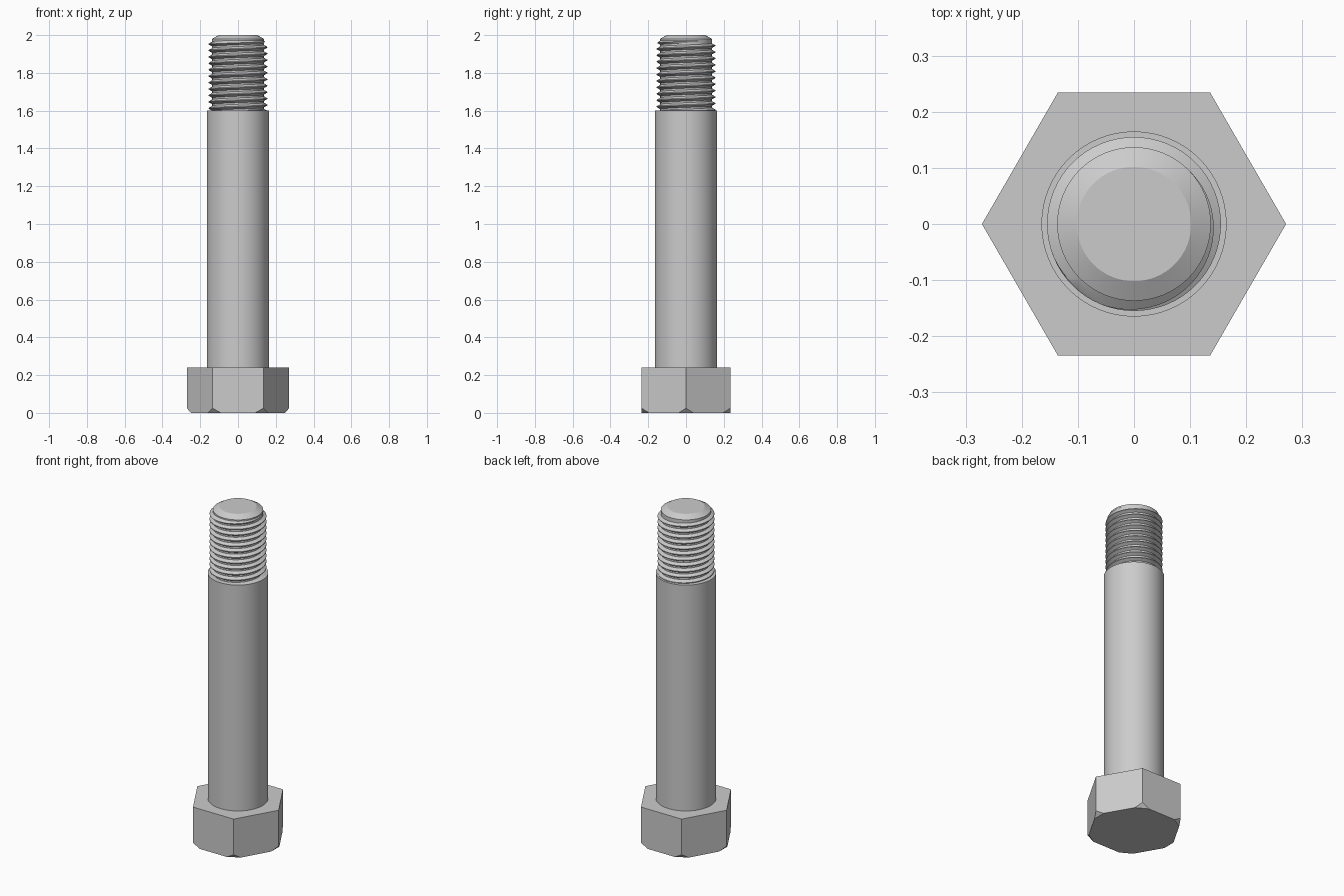
import bpy, bmesh, math

if "Cube" in bpy.data.objects:
    bpy.data.objects.remove(bpy.data.objects["Cube"])

steel = bpy.data.materials.new("steel_grey")
steel.diffuse_color = (0.6, 0.6, 0.6, 1)
steel.use_nodes = True
steel.node_tree.nodes["Principled BSDF"].inputs["Base Color"].default_value = steel.diffuse_color


def finish(name, bm):
    """Turn a bmesh into a named, smooth-by-angle object."""
    bmesh.ops.remove_doubles(bm, verts=bm.verts, dist=1e-5)
    bmesh.ops.recalc_face_normals(bm, faces=bm.faces)
    mesh = bpy.data.meshes.new(name)
    bm.to_mesh(mesh)
    bm.free()
    mesh.materials.append(steel)
    ob = bpy.data.objects.new(name, mesh)
    bpy.context.collection.objects.link(ob)
    bpy.ops.object.select_all(action='DESELECT')
    ob.select_set(True)
    bpy.context.view_layer.objects.active = ob
    bpy.ops.object.shade_smooth_by_angle(angle=math.radians(25))
    return ob


def lathe(name, profile, n=64):
    """Capped solid of revolution from (radius, z) pairs."""
    bm = bmesh.new()
    rings = [[bm.verts.new((r * math.cos(2 * math.pi * i / n), r * math.sin(2 * math.pi * i / n), z))
              for i in range(n)] for r, z in profile]
    for a, b in zip(rings, rings[1:]):
        for i in range(n):
            k = (i + 1) % n
            bm.faces.new((a[i], a[k], b[k], b[i]))
    bm.faces.new(rings[0][::-1])
    bm.faces.new(rings[-1])
    return finish(name, bm)


# Hexagonal head with its bottom corners cut off
R, HEAD, CUT, RISE = 0.271, 0.24, 0.045, 0.025
bm = bmesh.new()
corner = [(R * math.cos(math.pi * i / 3), R * math.sin(math.pi * i / 3)) for i in range(6)]
top = [bm.verts.new((x, y, HEAD)) for x, y in corner]
low = [bm.verts.new((x, y, RISE)) for x, y in corner]


def along(i, j):
    t = CUT / R
    (ax, ay), (bx, by) = corner[i], corner[j % 6]
    return bm.verts.new((ax + (bx - ax) * t, ay + (by - ay) * t, 0))


before = [along(i, i - 1) for i in range(6)]
after = [along(i, i + 1) for i in range(6)]
for i in range(6):
    k = (i + 1) % 6
    bm.faces.new((top[i], low[i], after[i], before[k], low[k], top[k]))
    bm.faces.new((low[i], before[i], after[i]))
bm.faces.new(top)
bm.faces.new([v for pair in zip(before, after) for v in pair])
finish("hex_head", bm)

# Plain shank and chamfered tip
lathe("shank", [(0.165, HEAD), (0.165, 1.6)])
lathe("thread_core_tip", [(0.136, 1.6), (0.137, 1.98), (0.102, 2.0)])

# Right-hand helical thread that runs out below the tip
N, PITCH, TURNS, Z0, Z1 = 64, 0.034, 13, 1.6, 1.972
ROOT, CREST = 0.1365, 0.155
shape = [(0, 0), (0.25, 0), (0.56, 1), (0.69, 1)]
bm = bmesh.new()
cols = []
for i in range(N + 1):
    a = 2 * math.pi * i / N - math.pi / 2
    col = []
    for j in range(TURNS * 4 + 1):
        f, h = shape[j % 4]
        z = Z0 + PITCH * (j // 4 + f + i / N - 1)
        fade = min(1, max(0, (Z1 - z) / 0.015))
        r = ROOT + (CREST - ROOT) * h * fade
        col.append(bm.verts.new((r * math.cos(a), r * math.sin(a), min(max(z, Z0), Z1))))
    cols.append(col)
for a, b in zip(cols, cols[1:]):
    for j in range(TURNS * 4):
        bm.faces.new((a[j], b[j], b[j + 1], a[j + 1]))
bmesh.ops.dissolve_degenerate(bm, dist=1e-5, edges=bm.edges)
finish("thread", bm)
